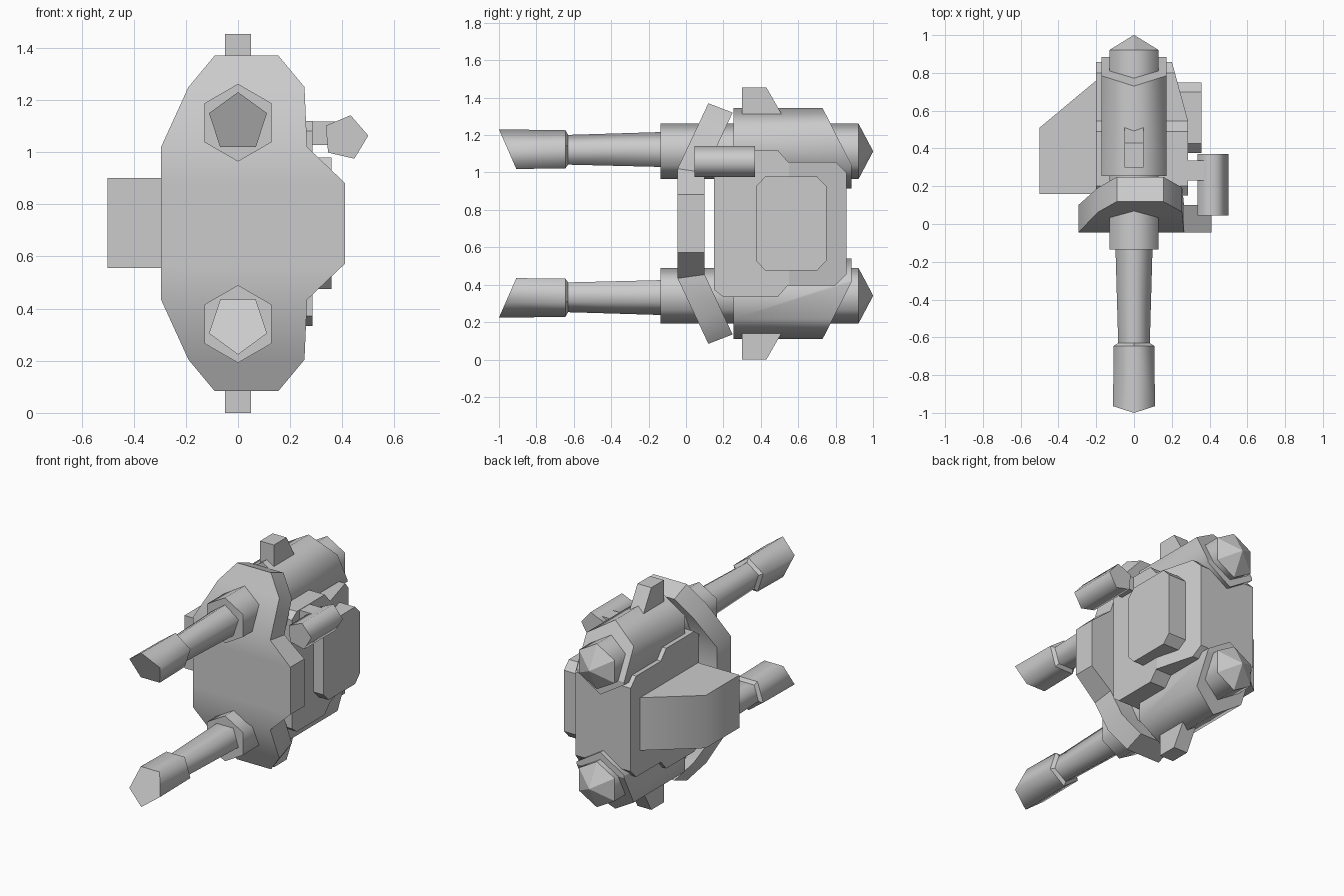
import bpy, bmesh, math
from mathutils import Vector

MID = 0.727    # height of the mirror plane between upper and lower halves
GUN = 0.386    # barrel axis above the mirror plane

if "Cube" in bpy.data.objects:
    bpy.data.objects.remove(bpy.data.objects["Cube"])

metal = bpy.data.materials.new("plain grey")
metal.use_nodes = True
metal.diffuse_color = (0.6, 0.6, 0.6, 1)
metal.node_tree.nodes["Principled BSDF"].inputs["Base Color"].default_value = (0.6, 0.6, 0.6, 1)


def finish(name, bm, smooth_angle=0, along_y=False, mirror=False):
    """Turn a bmesh into an object, shading soft edges below the angle."""
    bmesh.ops.recalc_face_normals(bm, faces=bm.faces)
    bm.normal_update()
    for f in bm.faces:
        f.smooth = smooth_angle > 0 and not (along_y and abs(f.normal.y) > 0.7)
    for e in bm.edges:
        e.smooth = len(e.link_faces) == 2 and e.calc_face_angle() < math.radians(smooth_angle)
    mesh = bpy.data.meshes.new(name)
    bm.to_mesh(mesh)
    bm.free()
    mesh.materials.append(metal)
    ob = bpy.data.objects.new(name, mesh)
    bpy.context.collection.objects.link(ob)
    ob.location.z = MID
    if mirror:
        mod = ob.modifiers.new("mirror halves", "MIRROR")
        mod.use_axis = (False, False, True)
        mod.use_mirror_merge = False
    return ob


def loft(rings):
    """Skin a row of rings and cap both ends."""
    bm = bmesh.new()
    rows = [[bm.verts.new(p) for p in ring] for ring in rings]
    n = len(rows[0])
    for a, b in zip(rows, rows[1:]):
        for i in range(n):
            j = (i + 1) % n
            bm.faces.new((a[i], a[j], b[j], b[i]))
    bm.faces.new(rows[0])
    bm.faces.new(rows[-1])
    return bm


def tube(sides, stations, x=0, z=GUN, turn=90, squash=1):
    """Polygonal tube along y from (y, radius) stations."""
    angles = [math.radians(turn + 360 * i / sides) for i in range(sides)]
    return loft([[(x + r * squash * math.cos(a), y, z + r * math.sin(a)) for a in angles]
                 for y, r in stations])


def slice_off(bm, point, normal):
    """Cut away everything on the normal side of a plane and close the hole."""
    geom = bm.verts[:] + bm.edges[:] + bm.faces[:]
    cut = bmesh.ops.bisect_plane(bm, geom=geom, plane_co=point, plane_no=normal, clear_outer=True)
    edges = [g for g in cut["geom_cut"] if isinstance(g, bmesh.types.BMEdge)]
    bmesh.ops.holes_fill(bm, edges=edges, sides=0)


def side_prism(profile, x0, x1):
    """Extrude a (y, z) profile across x."""
    return loft([[(x, y, z) for y, z in profile] for x in (x0, x1)])


def symmetric(upper):
    """Close an upper (y, z) half profile with its mirror image."""
    return upper + [(y, -z) for y, z in reversed(upper)]


# Barrels with a slant-cut muzzle
bm = tube(5, [(-1.05, 0.118), (-0.645, 0.113), (-0.63, 0.088), (-0.1, 0.104)])
slice_off(bm, Vector((-1, 0 * 1, 0)) + Vector((1, -1, GUN + 0.117)), Vector((0, -0.205, -0.09)))
finish("barrels", bm, 75, True, True)

# Hexagonal sleeves running through to the pointed rear caps
finish("barrel_sleeves", tube(6, [(-0.135, 0.149), (0.922, 0.149), (1.0, 0.002)]), 75, True, True)

# Hexagonal housings, sloped at the rear
bm = tube(6, [(0.255, 0.215), (0.885, 0.215)], z=0.403, squash=0.92)
slice_off(bm, Vector((0, 0.73, 0.618)), Vector((0, 0.295, 0.15)))
finish("barrel_housings", bm, 75, True, True)

# Top and bottom fins
fin = [(0.3, 0.57), (0.3, 0.727), (0.43, 0.727), (0.52, 0.57)]
finish("fins", side_prism(fin, -0.05, 0.05), mirror=True)

# Stepped body, narrowed at its left rear
body = symmetric([(0.15, 0.355), (0.2, 0.393), (0.49, 0.393),
                  (0.545, 0.33), (0.8, 0.33), (0.858, 0.272)])
bm = side_prism(body, -0.2, 0.285)
slice_off(bm, Vector((0.285, 0.55, 0)), Vector((0.31, 0.085, 0)))
finish("body", bm)

# Octagonal side pad
pad = symmetric([(0.375, 0.2), (0.425, 0.252), (0.7, 0.252), (0.75, 0.2)])
finish("side_pad", side_prism(pad, 0.18, 0.358))

# Wedge-shaped pod on the right side
plan = [(-0.19, 0.16), (-0.5, 0.16), (-0.5, 0.51), (-0.19, 0.768)]
finish("side_pod", loft([[(x, y, z) for x, y in plan] for z in (-0.172, 0.173)]), 60)

# Front shield, swept back above and below: rows of height, right edge, left edge
half = [(0.643, -0.09, 0.155), (0.523, -0.19, 0.255), (0.293, -0.295, 0.265), (0.155, -0.295, 0.41)]
rings = []
for z, left, right in half + [(-z, l, r) for z, l, r in reversed(half)]:
    y = -0.045 + 0.47 * max(0, abs(z) - 0.293)
    drop = 0.05 if abs(z) > 0.3 else 0.02 if abs(z) > 0.2 else 0
    back_y = y + (0.13 if drop == 0.05 else 0.145)
    back_z = z - math.copysign(drop, z)
    rings.append([(left, y, z), (right, y, z), (right, back_y, back_z), (left, back_y, back_z)])
finish("front_shield", loft(rings), 40)

# Sight and its bracket
finish("sight", tube(5, [(0.045, 0.088), (0.37, 0.088)], x=0.412, z=0.329, turn=5), 75, True)
bracket = [(0.23, 0.3), (0.335, 0.3), (0.335, 0.39), (0.23, 0.39)]
finish("sight_bracket", side_prism(bracket, 0.2, 0.4))
